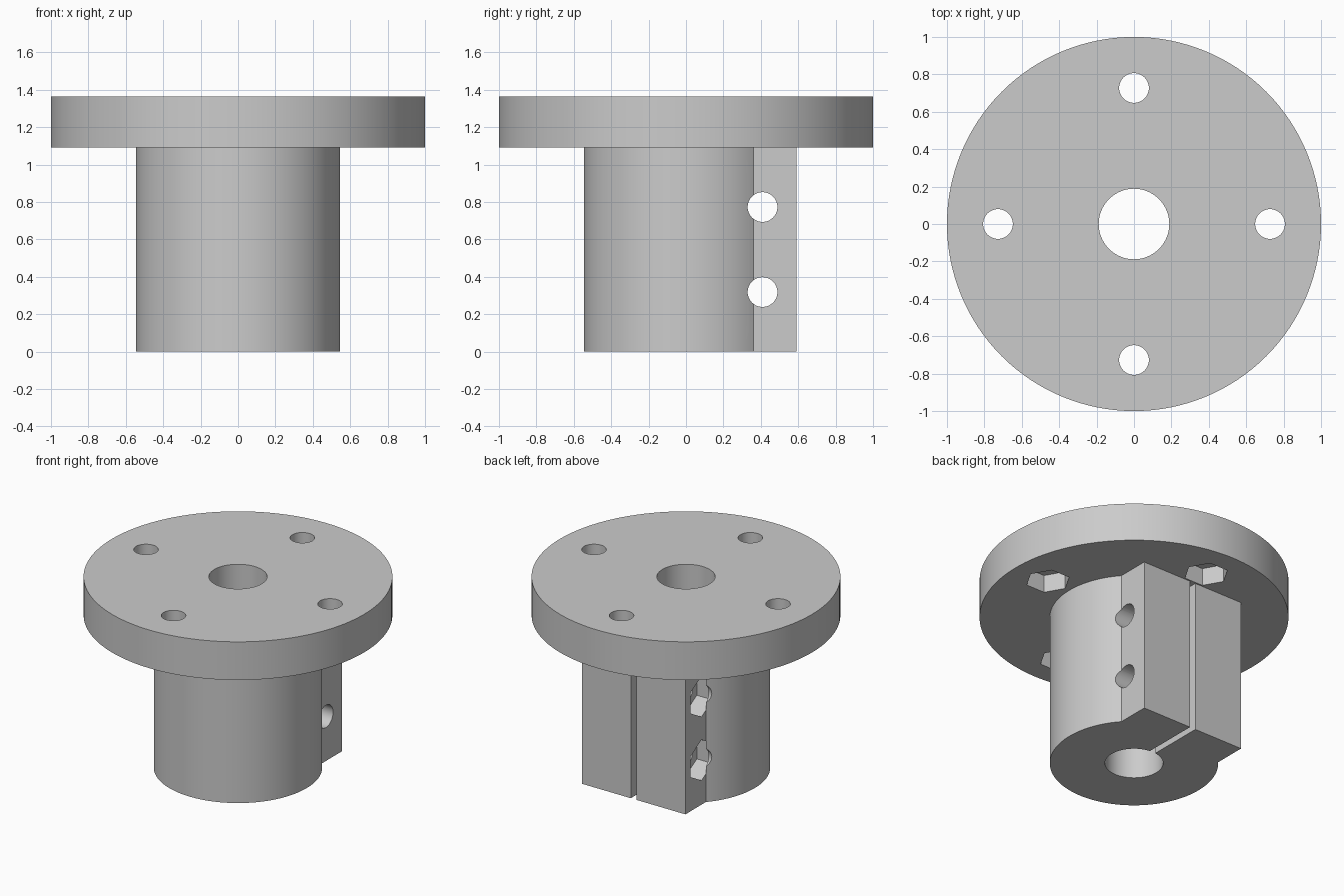
import bpy, bmesh, math
from mathutils import Matrix, Vector

old = bpy.data.objects.get("Cube")
if old:
    bpy.data.objects.remove(old, do_unlink=True)

grey = bpy.data.materials.new("plain grey")
grey.use_nodes = True
grey.diffuse_color = (0.6, 0.6, 0.6, 1)
grey.node_tree.nodes["Principled BSDF"].inputs["Base Color"].default_value = (0.6, 0.6, 0.6, 1)

U = 1 / 22                      # one design unit
FLANGE_R, HUB_R, BORE_R = 1.0, 12 * U, 4.15 * U
HUB_H, TOP = 24 * U, 30 * U
HALF_W, BACK = 9 * U, 13 * U    # clamp block
BOLT_R, NUT_R, NUT_D = 1.75 * U, 3.2 * U, 2.75 * U


def prism(name, outline, z0, z1, matrix=Matrix()):
    """Extrude a flat outline from z0 to z1, then place it."""
    bm = bmesh.new()
    face = bm.faces.new([bm.verts.new((x, y, z0)) for x, y in outline])
    top = bmesh.ops.extrude_face_region(bm, geom=[face])["geom"]
    bmesh.ops.translate(bm, vec=(0, 0, z1 - z0),
                        verts=[v for v in top if isinstance(v, bmesh.types.BMVert)])
    bmesh.ops.recalc_face_normals(bm, faces=bm.faces[:])
    bmesh.ops.transform(bm, matrix=matrix, verts=bm.verts[:])
    mesh = bpy.data.meshes.new(name)
    bm.to_mesh(mesh)
    bm.free()
    mesh.materials.append(grey)
    obj = bpy.data.objects.new(name, mesh)
    bpy.context.collection.objects.link(obj)
    return obj


def ring(radius, sides, start=0.0, sweep=math.tau):
    count = sides if sweep == math.tau else sides - 1
    return [(radius * math.cos(start + sweep * i / count),
             radius * math.sin(start + sweep * i / count)) for i in range(sides)]


def combine(target, other, operation):
    mod = target.modifiers.new(operation.title(), "BOOLEAN")
    mod.operation, mod.solver, mod.object = operation, "EXACT", other
    bpy.context.view_layer.objects.active = target
    bpy.ops.object.modifier_apply(modifier=mod.name)
    bpy.data.objects.remove(other, do_unlink=True)


# Flange disc and hub with its clamp block in one outline
body = prism("flanged_clamp_hub", ring(FLANGE_R, 128), HUB_H, TOP)
start = math.pi - math.acos(HALF_W / HUB_R)
hub_outline = ring(HUB_R, 90, start, math.tau - 2 * start + math.pi)
hub_outline += [(HALF_W, BACK), (-HALF_W, BACK)]
combine(body, prism("hub", hub_outline, 0, HUB_H + 0.05), "UNION")

# Shaft bore and clamping slot
combine(body, prism("bore_cutter", ring(BORE_R, 64), -0.1, TOP + 0.1), "DIFFERENCE")
s = 0.5 * U
combine(body, prism("slot_cutter", [(-s, 0), (s, 0), (s, 0.8), (-s, 0.8)], -0.1, HUB_H), "DIFFERENCE")

# Flange bolt holes with nut pockets underneath
for i in range(4):
    a = i * math.pi / 2
    place = Matrix.Translation((16 * U * math.cos(a), 16 * U * math.sin(a), 0))
    combine(body, prism("bolt_cutter", ring(BOLT_R, 48), HUB_H - 0.05, TOP + 0.1, place), "DIFFERENCE")
    combine(body, prism("nut_cutter", ring(NUT_R, 6), HUB_H - 0.03, HUB_H + NUT_D, place), "DIFFERENCE")

# Clamp bolt holes across the slot with nut pockets on the right
for z in (7 * U, 17 * U):
    place = Matrix.Translation((0, 9 * U, z)) @ Matrix.Rotation(math.pi / 2, 4, "Y")
    combine(body, prism("clamp_bolt_cutter", ring(BOLT_R, 48), -0.8, 0.8, place), "DIFFERENCE")
    combine(body, prism("clamp_nut_cutter", ring(NUT_R, 6), -HALF_W - 0.001, -HALF_W + NUT_D, place), "DIFFERENCE")

bpy.ops.object.select_all(action="DESELECT")
body.select_set(True)
bpy.context.view_layer.objects.active = body
bpy.ops.object.shade_smooth_by_angle(angle=math.radians(25))
